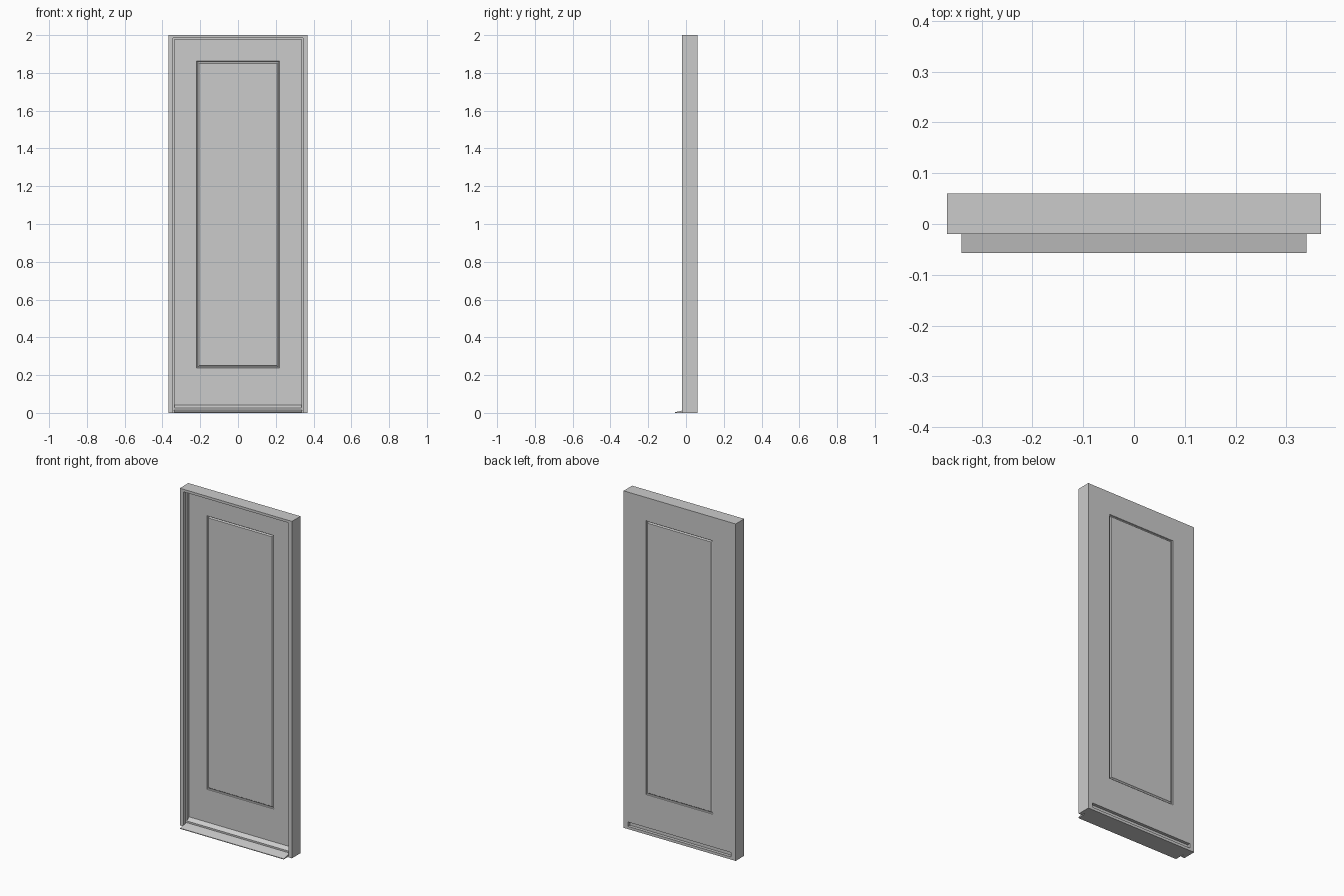
import bpy, bmesh

if "Cube" in bpy.data.objects:
    bpy.data.objects.remove(bpy.data.objects["Cube"])


def make_object(name, bm):
    bmesh.ops.recalc_face_normals(bm, faces=bm.faces)
    mesh = bpy.data.meshes.new(name)
    bm.to_mesh(mesh)
    bm.free()
    ob = bpy.data.objects.new(name, mesh)
    bpy.context.collection.objects.link(ob)
    return ob


def u_frame(name, out_x, out_z, in_x, in_z, y0, y1):
    """Two jambs and a head, open at the floor."""
    outline = [(-out_x, 0), (-out_x, out_z), (out_x, out_z), (out_x, 0),
               (in_x, 0), (in_x, in_z), (-in_x, in_z), (-in_x, 0)]
    bm = bmesh.new()
    face = bm.faces.new([bm.verts.new((x, y0, z)) for x, z in outline])
    ext = bmesh.ops.extrude_face_region(bm, geom=[face])
    verts = [g for g in ext["geom"] if isinstance(g, bmesh.types.BMVert)]
    bmesh.ops.translate(bm, verts=verts, vec=(0, y1 - y0, 0))
    return make_object(name, bm)


def extrude_x(name, profile, half):
    """Side profile of (y, z) points drawn out across the width."""
    bm = bmesh.new()
    face = bm.faces.new([bm.verts.new((-half, y, z)) for y, z in profile])
    ext = bmesh.ops.extrude_face_region(bm, geom=[face])
    verts = [g for g in ext["geom"] if isinstance(g, bmesh.types.BMVert)]
    bmesh.ops.translate(bm, verts=verts, vec=(2 * half, 0, 0))
    return make_object(name, bm)


def door_leaf(name, half, z0, z1, y0, y1):
    """Slab with a moulded groove outlining the panel on both faces."""
    bm = bmesh.new()
    # inset from panel outline, depth below the surface
    groove = [(0, 0), (0.002, 0.004), (0.006, 0.006), (0.010, 0.004), (0.013, 0)]

    def ring(hx, lo, hi, y):
        return [bm.verts.new(p) for p in
                ((-hx, y, lo), (hx, y, lo), (hx, y, hi), (-hx, y, hi))]

    def bridge(a, b):
        for i in range(4):
            j = (i + 1) % 4
            bm.faces.new((a[i], a[j], b[j], b[i]))

    borders = []
    for y, inward in ((y0, 1), (y1, -1)):
        last = ring(half, z0, z1, y)
        borders.append(last)
        for inset, depth in groove:
            new = ring(0.22 - inset, 0.237 + inset, 1.863 - inset, y + inward * depth)
            bridge(last, new)
            last = new
        bm.faces.new(last)
    bridge(*borders)
    return make_object(name, bm)


# Outer frame and the stop the door closes against
u_frame("door_frame", 0.368, 2.0, 0.345, 1.985, -0.02, 0.06)
u_frame("door_stop", 0.345, 1.985, 0.336, 1.976, 0.0, 0.022)

# Leaf, flush with the back of the frame
door_leaf("door_leaf", 0.345, 0.042, 1.985, 0.022, 0.06)

# Sloping sill with nose and raised threshold, leaving a slot at the back
extrude_x("sill", [(-0.057, 0), (-0.057, 0.004), (-0.02, 0.012), (0.0, 0.016),
                   (0.0, 0.026), (0.022, 0.042), (0.042, 0.042),
                   (0.042, 0.016), (0.06, 0.016), (0.06, 0)], 0.34)

# Fill blocks closing the jamb feet beside the sill
for side, x in (("left", -0.3425), ("right", 0.3425)):
    bm = bmesh.new()
    bmesh.ops.create_cube(bm, size=1)
    bmesh.ops.scale(bm, vec=(0.007, 0.038, 0.042), verts=bm.verts)
    bmesh.ops.translate(bm, vec=(x, 0.041, 0.021), verts=bm.verts)
    make_object("jamb_foot_" + side, bm)
